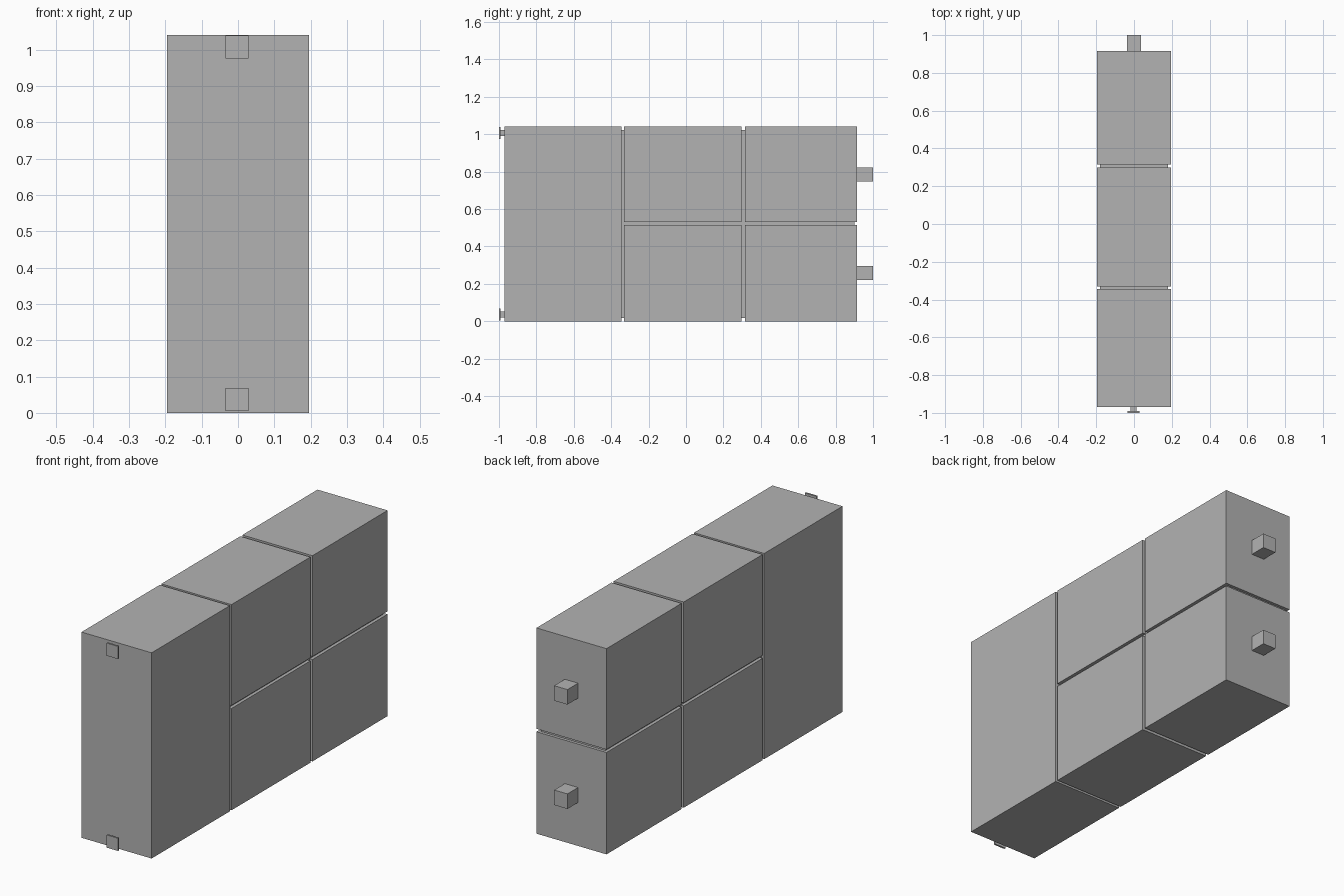
import bpy
import bmesh
from mathutils import Matrix, Vector

default_cube = bpy.data.objects.get("Cube")
if default_cube:
    bpy.data.objects.remove(default_cube, do_unlink=True)

# Single plain grey
grey = bpy.data.materials.new("plain_grey")
grey.use_nodes = True
colour = (0.45, 0.45, 0.45, 1)
grey.diffuse_color = colour
grey.node_tree.nodes["Principled BSDF"].inputs["Base Color"].default_value = colour


def box(name, xs, ys, zs):
    """Axis-aligned box from (min, max) pairs."""
    low, high = (Vector(p) for p in zip(xs, ys, zs))
    bm = bmesh.new()
    bmesh.ops.create_cube(bm, size=1, matrix=Matrix.LocRotScale((low + high) / 2, None, high - low))
    mesh = bpy.data.meshes.new(name)
    bm.to_mesh(mesh)
    bm.free()
    mesh.materials.append(grey)
    obj = bpy.data.objects.new(name, mesh)
    bpy.context.collection.objects.link(obj)
    return obj


width = (-0.196, 0.196)
height = 1.04
rows = {"lower": (0, 0.515), "upper": (0.53, height)}

# Recessed core that shows in the grooves
box("core", (-0.18, 0.18), (-0.95, 0.9), (0.018, height - 0.018))

# Full-height front block
box("front_block", width, (-0.97, -0.345), (0, height))

# Stacked middle and rear blocks, with a peg behind each rear block
for row, zs in rows.items():
    box(row + "_middle_block", width, (-0.332, 0.298), zs)
    box(row + "_rear_block", width, (0.315, 0.915), zs)
    peg_z = sum(zs) / 2
    box(row + "_rear_peg", (-0.037, 0.037), (0.9, 1.0), (peg_z - 0.038, peg_z + 0.038))

# Small front knobs on short stems
for row, z in (("lower", 0.037), ("upper", height - 0.033)):
    box(row + "_knob_plate", (-0.035, 0.029), (-1.0, -0.991), (z - 0.032, z + 0.032))
    box(row + "_knob_stem", (-0.018, 0.013), (-0.992, -0.965), (z - 0.016, z + 0.016))
